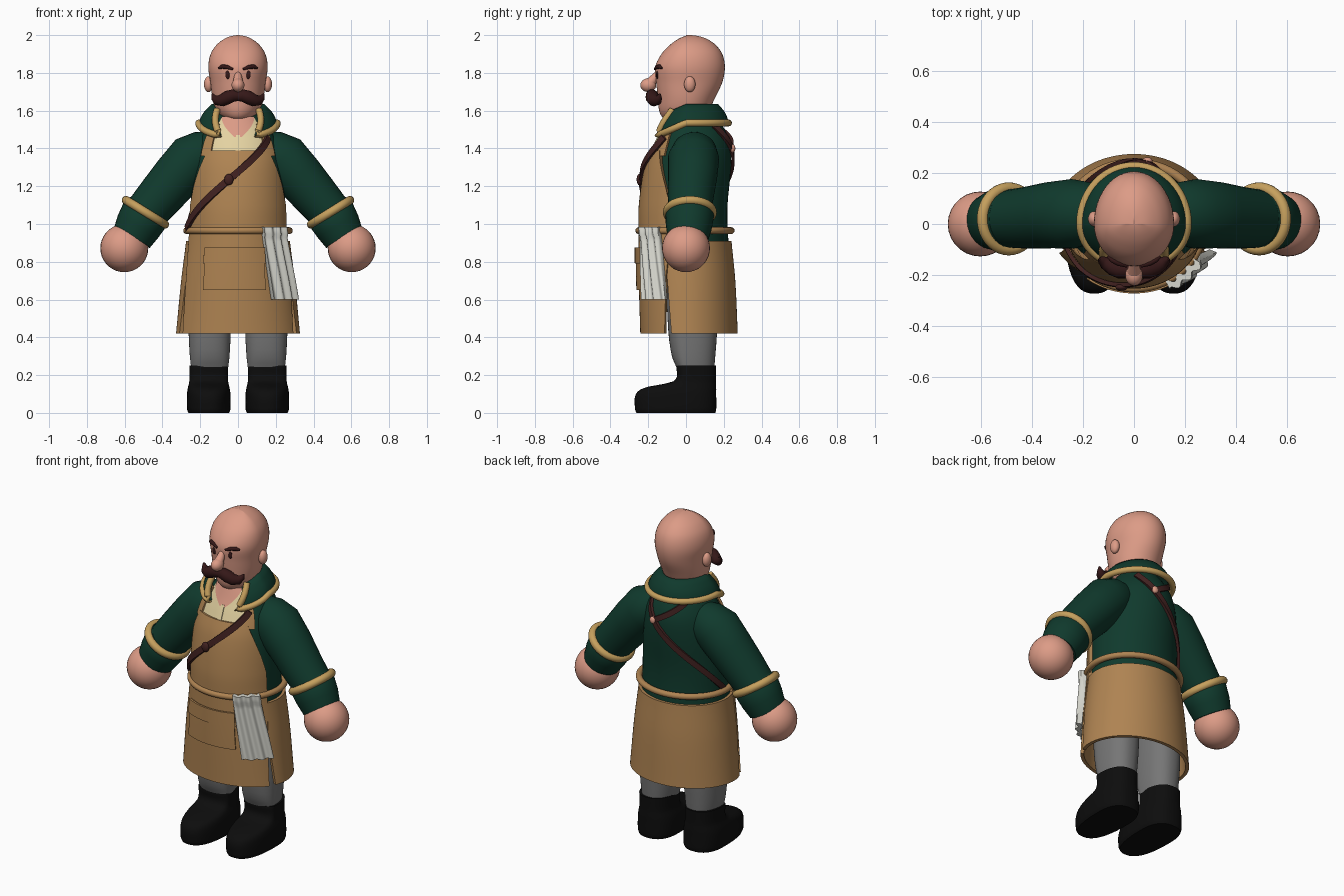
import bpy, bmesh, math
from mathutils import Vector

if "Cube" in bpy.data.objects:
    bpy.data.objects.remove(bpy.data.objects["Cube"])

def material(name, rgb):
    m = bpy.data.materials.new(name)
    m.diffuse_color = (*rgb, 1)
    m.use_nodes = True
    m.node_tree.nodes["Principled BSDF"].inputs["Base Color"].default_value = m.diffuse_color
    return m

SKIN = material("skin", (0.72, 0.33, 0.24))
GREEN = material("dark_green", (0.005, 0.042, 0.026))
TAN = material("tan_leather", (0.43, 0.23, 0.085))
GOLD = material("gold_trim", (0.56, 0.35, 0.11))
CREAM = material("cream", (0.78, 0.65, 0.36))
WHITE = material("cloth_white", (0.68, 0.68, 0.62))
GREY = material("trouser_grey", (0.18, 0.18, 0.18))
BLACK = material("boot_black", (0.004, 0.004, 0.004))
STRAP = material("strap_brown", (0.055, 0.016, 0.015))
HAIR = material("hair_brown", (0.035, 0.009, 0.009))

# ---------- helpers ----------
def loft(name, rings, mat, closed=False):
    """Skin closed loops of points; cap the ends unless the sweep is closed."""
    bm = bmesh.new()
    vs = [[bm.verts.new(p) for p in r] for r in rings]
    n = len(vs[0])
    for i in range(len(vs) if closed else len(vs) - 1):
        a, b = vs[i], vs[(i + 1) % len(vs)]
        for j in range(n):
            k = (j + 1) % n
            bm.faces.new((a[j], a[k], b[k], b[j]))
    if not closed:
        bm.faces.new(vs[0])
        bm.faces.new(vs[-1])
    bmesh.ops.recalc_face_normals(bm, faces=bm.faces)
    return finish(name, bm, mat)

def finish(name, bm, mat):
    me = bpy.data.meshes.new(name)
    bm.to_mesh(me)
    bm.free()
    me.materials.append(mat)
    for p in me.polygons:
        p.use_smooth = True
    me.set_sharp_from_angle(angle=math.radians(50))
    ob = bpy.data.objects.new(name, me)
    bpy.context.scene.collection.objects.link(ob)
    return ob

def interp(tab, z):
    """Smooth lookup in rows of (z, half width, front y, back y)."""
    z = min(max(z, tab[0][0]), tab[-1][0])
    i = max(k for k in range(len(tab) - 1) if tab[k][0] <= z)
    a, b = tab[i], tab[i + 1]
    p, q = tab[max(i - 1, 0)], tab[min(i + 2, len(tab) - 1)]
    h = b[0] - a[0]
    s = (z - a[0]) / h
    out = []
    for c in (1, 2, 3):
        m0 = (b[c] - p[c]) / (b[0] - p[0]) * h
        m1 = (q[c] - a[c]) / (q[0] - a[0]) * h
        out.append((2*s**3 - 3*s*s + 1) * a[c] + (s**3 - 2*s*s + s) * m0
                   + (3*s*s - 2*s**3) * b[c] + (s**3 - s*s) * m1)
    return out

def surf(tab, deg, z, off=0, cx=0, power=2):
    """Point on a form; deg is measured from the front toward +x."""
    rx, yf, yb = interp(tab, z)
    s, c = math.sin(math.radians(deg)), math.cos(math.radians(deg))
    e = 2 / power
    sx = math.copysign(abs(s) ** e, s)
    cy = abs(c) ** e
    return Vector((cx + (rx + off) * sx, cy * ((yf - off) if c > 0 else (yb + off)), z))

def form(name, tab, mat, cx=0, power=2, z0=None, z1=None, levels=32):
    z0 = tab[0][0] if z0 is None else z0
    z1 = tab[-1][0] if z1 is None else z1
    zs = [z0 + (z1 - z0) * (1 - math.cos(math.pi * i / levels)) / 2 for i in range(levels + 1)]
    return loft(name, [[surf(tab, d * 7.5, z, 0, cx, power) for d in range(48)] for z in zs], mat)

def patch(name, tab, z0, z1, span, off, th, mat, nu=32, nz=16, wave=None):
    """Curved plate over a form; span(z) gives its start and end angle."""
    rings = []
    for i in range(nu + 1):
        u, outer, inner = i / nu, [], []
        for j in range(nz + 1):
            z = z0 + (z1 - z0) * j / nz
            a, b = span(z)
            o = off + (wave(u, z) if wave else 0)
            outer.append(surf(tab, a + (b - a) * u, z, o))
            inner.append(surf(tab, a + (b - a) * u, z, o - th))
        rings.append(outer + inner[::-1])
    return loft(name, rings, mat)

def ramp(z, pts):
    for (za, a), (zb, b) in zip(pts, pts[1:]):
        if z <= zb:
            return a + (b - a) * max(0, (z - za) / (zb - za))
    return pts[-1][1]

def sweep(name, pts, radii, mat, ref=(0, 0, 1), sides=16, closed=False):
    pts, ref, rings = [Vector(p) for p in pts], Vector(ref), []
    n = len(pts)
    for i, p in enumerate(pts):
        t = (pts[(i + 1) % n] - pts[i - 1]) if closed else (pts[min(i + 1, n - 1)] - pts[max(i - 1, 0)])
        a = ref.cross(t).normalized()
        b = t.cross(a).normalized()
        r = radii[i] if isinstance(radii, (list, tuple)) else radii
        rings.append([p + r * (a * math.cos(k * math.tau / sides) + b * math.sin(k * math.tau / sides))
                      for k in range(sides)])
    return loft(name, rings, mat, closed)

def ball(name, loc, size, mat):
    bm = bmesh.new()
    bmesh.ops.create_uvsphere(bm, u_segments=28, v_segments=18, radius=1)
    for v in bm.verts:
        v.co = Vector(loc) + Vector(c * s for c, s in zip(v.co, size))
    return finish(name, bm, mat)

def ribbon(name, path, off, w, th, mat):
    """Flat strap over the body through (angle, height) points."""
    samples = []
    for (a, z), (b, y) in zip(path, path[1:]):
        samples += [(a + (b - a) * k / 12, z + (y - z) * k / 12) for k in range(12)]
    samples.append(path[-1])
    pts = [surf(BODY, a, z, off) for a, z in samples]
    rings = []
    for i, (a, z) in enumerate(samples):
        n = (surf(BODY, a, z, off + 0.02) - pts[i]).normalized()
        t = pts[min(i + 1, len(pts) - 1)] - pts[max(i - 1, 0)]
        s = n.cross(t).normalized() * w / 2
        n = n * th / 2
        rings.append([pts[i] + s + n, pts[i] - s + n, pts[i] - s - n, pts[i] + s - n])
    return loft(name, rings, mat)

# ---------- profiles: height, half width, front, back ----------
BODY = [(.42, .312, -.222, .258), (.7, .285, -.23, .245), (.95, .255, -.232, .222), (1.1, .25, -.23, .22),
        (1.3, .235, -.2, .238), (1.42, .21, -.155, .235), (1.5, .17, -.12, .205), (1.58, .11, -.09, .15)]
HEAD = [(1.55, .05, -.1, .06), (1.565, .085, -.125, .09), (1.6, .115, -.142, .12), (1.66, .134, -.148, .15),
        (1.75, .146, -.158, .192), (1.83, .157, -.163, .206), (1.9, .145, -.13, .192), (1.95, .112, -.083, .155),
        (1.98, .072, -.04, .11), (1.995, .036, -.005, .066), (2.0, .004, .02, .03)]
BOOT = [(0, .108, -.262, .155), (.02, .115, -.27, .16), (.1, .115, -.265, .16), (.135, .11, -.215, .16),
        (.165, .103, -.07, .158), (.25, .103, -.05, .16)]
LEG = [(.24, .098, -.05, .15), (.3, .105, -.075, .155), (.45, .112, -.095, .165), (.88, .112, -.11, .16)]

# ---------- body and clothes ----------
form("coat_body", BODY, GREEN, z0=.86)
patch("coat_skirt", BODY, .42, .91, lambda z: (ramp(z, [(.42, 71), (.72, 66), (.91, 64)]),
      360 - ramp(z, [(.42, 71), (.72, 66), (.91, 64)])), .016, .02, TAN, nu=64)
half = [(.42, 62), (.72, 65), (.95, 71), (1.1, 70), (1.2, 63), (1.3, 53), (1.39, 42)]
patch("apron", BODY, .42, 1.39, lambda z: (-ramp(z, half), ramp(z, half)), .02, .02, TAN, nu=48, nz=40)
patch("apron_pocket", BODY, .65, .87, lambda z: (-35, 27), .034, .014, TAN)
patch("pocket_flap", BODY, .79, .875, lambda z: (-36, 28), .04, .012, TAN)
patch("shirt", BODY, 1.36, 1.56, lambda z: (-42, 42), .01, .012, CREAM)
patch("open_neck", BODY, 1.46, 1.57, lambda z: (-5 - (z - 1.46) * 330, 5 + (z - 1.46) * 330), .015, .01, SKIN)
patch("shirt_placket", BODY, 1.37, 1.47, lambda z: (-3, 3), .016, .01, CREAM)
sweep("belt", [surf(BODY, d * 6, .965, .018) for d in range(60)], .018, TAN, closed=True)
patch("hanging_cloth", BODY, .6, .985, lambda z: (ramp(z, [(.6, 33), (.98, 27)]), ramp(z, [(.6, 67), (.98, 58)])),
      .05, .03, WHITE, nz=20,
      wave=lambda u, z: .009 * math.sin(u * 19 + z * 4) + (.008 if z > .93 else 0))
ribbon("chest_strap", [(46, 1.46), (-14, 1.22), (-74, .975)], .03, .036, .016, STRAP)
ribbon("back_strap", [(-92, .975), (-193, 1.4), (-222, 1.52)], .01, .032, .016, STRAP)
ribbon("back_strap_branch", [(-193, 1.4), (-138, 1.52)], .01, .032, .016, STRAP)
ball("strap_buckle", surf(BODY, -10, 1.235, .038), (.024, .014, .03), STRAP)
ball("back_buckle", surf(BODY, 167, 1.4, .016), (.02, .014, .022), SKIN)

# ---------- turned-down collar with trim ----------
def collar_pt(u, v, off=0):
    """u runs around from one front edge to the other, v from hem to top."""
    gap = 28 + 24 * v
    d = math.radians(gap + (360 - 2 * gap) * u)
    front = max(0, math.cos(d))
    bulge = .012 * math.sin(math.pi * v) + off
    rx, yf, yb = .208 - .068 * v + bulge, .168 - .05 * v + bulge, .225 - .055 * v + bulge
    c = math.cos(d)
    return Vector((rx * math.sin(d), -c * (yf if c > 0 else yb),
                   1.535 + .1 * v - front * (.075 - .025 * v)))

loft("collar", [[collar_pt(i / 48, j / 5) for j in range(6)] + [collar_pt(i / 48, j / 5, -.022) for j in range(5, -1, -1)]
                for i in range(49)], GREEN)
edge = [k / 6 for k in range(6, 0, -1)]
sweep("collar_trim", [collar_pt(0, v) for v in edge] + [collar_pt(i / 48, 0) for i in range(49)]
      + [collar_pt(1, v) for v in edge[::-1]], .018, GOLD)

# ---------- head ----------
form("head", HEAD, SKIN, levels=40)
sweep("neck", [(0, .015, 1.42), (0, .01, 1.5), (0, .01, 1.63)], [.105, .1, .1], SKIN, ref=(0, 1, 0), sides=32)
ball("nose_tip", (0, -.2, 1.735), (.034, .042, .036), SKIN)
sweep("nose_bridge", [(0, -.14, 1.81), (0, -.165, 1.775), (0, -.195, 1.74)], [.012, .022, .03], SKIN, ref=(1, 0, 0))

for side, s in (("left", 1), ("right", -1)):
    def m(*pts):
        return [(x * s, y, z) for x, y, z in pts]
    # face details
    ball(side + "_ear", (s * .156, .02, 1.74), (.024, .03, .042), SKIN)
    ball(side + "_eye", surf(HEAD, s * 21, 1.79), (.012, .006, .022), HAIR)
    sweep(side + "_brow", [surf(HEAD, s * a, z, .003) for a, z in ((10, 1.82), (22, 1.832), (32, 1.833), (40, 1.825))],
          [.006, .011, .011, .005], HAIR)
    sweep(side + "_moustache", m((-.004, -.178, 1.678), (.025, -.18, 1.68), (.055, -.178, 1.67), (.085, -.168, 1.655),
          (.113, -.152, 1.655), (.128, -.142, 1.67), (.136, -.138, 1.69)),
          [.026, .033, .036, .033, .026, .016, .004], HAIR, ref=(0, 1, 0))
    # apron shoulder strap
    patch(side + "_apron_strap", BODY, 1.36, 1.53, lambda z: (s * 37, s * 54), .018, .014, TAN, nu=6)
    # sleeve, cuff and hand
    sweep(side + "_sleeve", m((.1, .045, 1.43), (.17, .045, 1.385), (.24, .04, 1.345), (.325, .035, 1.25),
          (.41, .025, 1.15), (.5, .02, 1.045)), [.07, .118, .136, .13, .122, .112], GREEN, ref=(0, 1, 0), sides=32)
    sweep(side + "_cuff", m((.475, .02, 1.075), (.49, .02, 1.055), (.53, .015, .985), (.562, .01, .925)),
          [.115, .13, .122, .108], GREEN, ref=(0, 1, 0), sides=32)
    ax, ay = Vector((.85, 0, .53)), Vector((0, 1, 0))
    c = Vector((.49, .02, 1.062))
    ring = [c + .12 * (ax * math.cos(k * math.tau / 40) + ay * math.sin(k * math.tau / 40)) for k in range(40)]
    sweep(side + "_cuff_trim", m(*[tuple(p) for p in ring]), .023, GOLD, ref=(.53 * s, 0, -.85), closed=True)
    ball(side + "_hand", (s * .602, 0, .872), (.127, .127, .127), SKIN)
    # leg and boot
    form(side + "_trouser_leg", LEG, GREY, cx=s * .15, power=2.3, levels=16)
    form(side + "_boot", BOOT, BLACK, cx=s * .155, power=2.5, levels=28)
